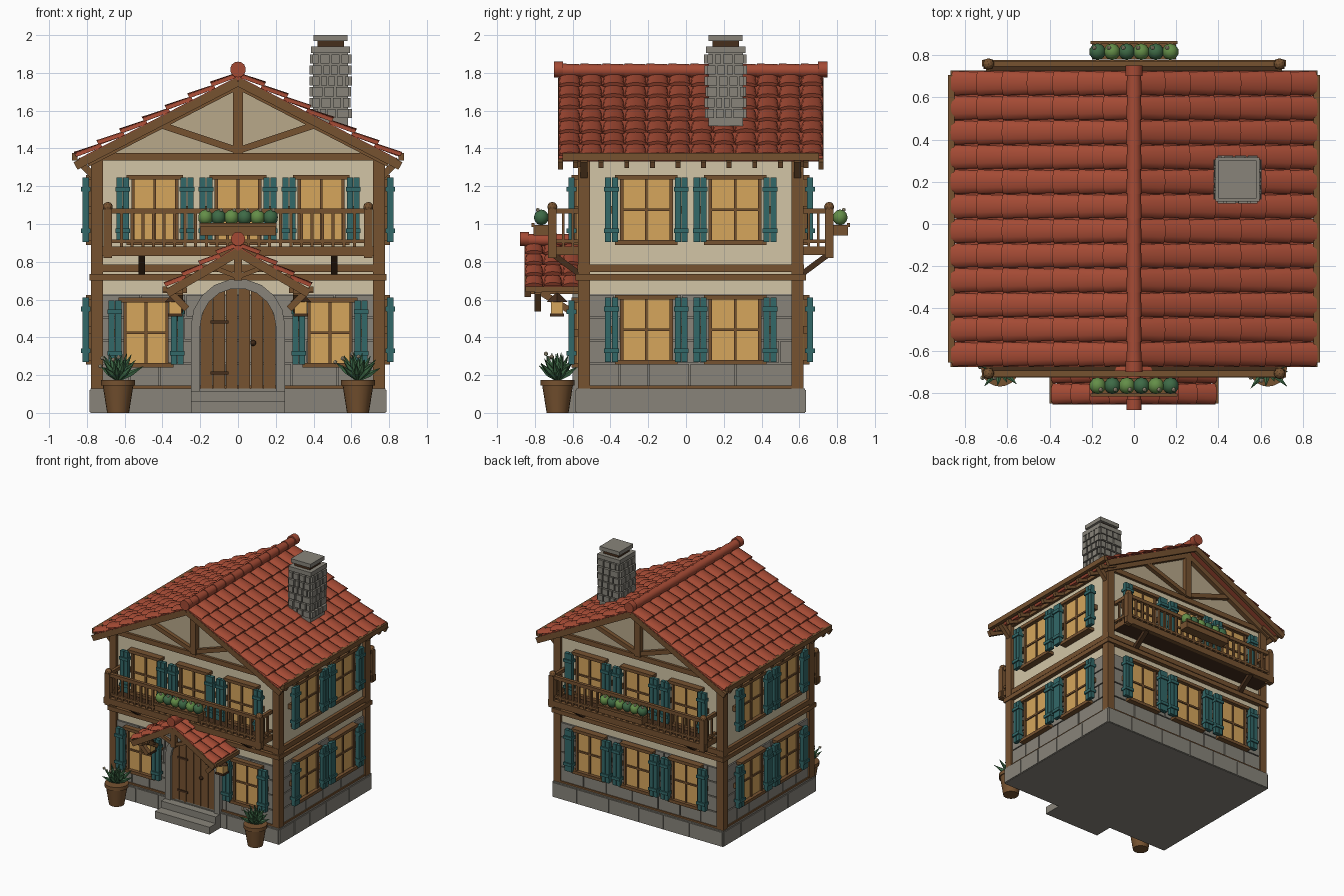
import bpy, bmesh, math, random
from math import pi, sin, cos, sqrt
from mathutils import Matrix, Vector

random.seed(4)
cube = bpy.data.objects.get("Cube")
if cube:
    bpy.data.objects.remove(cube, do_unlink=True)


def material(name, *rgb):
    lin = [((c / 255 + 0.055) / 1.055) ** 2.4 for c in rgb] + [1]
    m = bpy.data.materials.new(name)
    m.use_nodes = True
    m.diffuse_color = lin
    m.node_tree.nodes["Principled BSDF"].inputs["Base Color"].default_value = lin
    return m


PLASTER = material("cream plaster", 210, 197, 166)
GABLE = material("shaded plaster", 184, 168, 138)
STONE = material("grey stone", 136, 132, 122)
WOOD = material("brown wood", 118, 82, 48)
DARK = material("dark wood", 70, 46, 28)
RED = material("red clay", 164, 74, 52)
TEAL = material("teal paint", 50, 104, 104)
GLASS = material("warm glass", 214, 166, 92)
GREEN = material("leaf green", 100, 142, 72)
DEEP = material("deep green", 62, 106, 70)
ID = Matrix.Identity(4)


class Part:
    def __init__(self, name, mat, smooth=False):
        self.name, self.mat, self.smooth, self.bm = name, mat, smooth, bmesh.new()

    def box(self, x0, x1, y0, y1, z0, z1, M=ID):
        T = Matrix.Translation(((x0 + x1) / 2, (y0 + y1) / 2, (z0 + z1) / 2))
        S = Matrix.Diagonal((abs(x1 - x0), abs(y1 - y0), abs(z1 - z0), 1))
        bmesh.ops.create_cube(self.bm, size=1, matrix=M @ T @ S)

    def beam(self, p, q, w, h, M=ID):
        p, q = Vector(p), Vector(q)
        R = (q - p).to_track_quat('Y', 'Z').to_matrix().to_4x4()
        S = Matrix.Diagonal((w, (q - p).length, h, 1))
        bmesh.ops.create_cube(self.bm, size=1, matrix=M @ Matrix.Translation((p + q) / 2) @ R @ S)

    def cone(self, p, q, r1, r2, seg=14, M=ID):
        p, q = Vector(p), Vector(q)
        R = (q - p).to_track_quat('Z', 'Y').to_matrix().to_4x4()
        bmesh.ops.create_cone(self.bm, cap_ends=True, segments=seg, radius1=r1, radius2=r2,
                              depth=(q - p).length, matrix=M @ Matrix.Translation((p + q) / 2) @ R)

    def ball(self, p, r, M=ID, tall=1, sub=2):
        S = Matrix.Diagonal((r, r, r * tall, 1))
        bmesh.ops.create_icosphere(self.bm, subdivisions=sub, radius=1, matrix=M @ Matrix.Translation(p) @ S)

    def loft(self, a, b):
        """Closed solid between two matching outlines."""
        a, b = [self.bm.verts.new(p) for p in a], [self.bm.verts.new(p) for p in b]
        self.bm.faces.new(a)
        self.bm.faces.new(b[::-1])
        for i in range(len(a)):
            j = (i + 1) % len(a)
            self.bm.faces.new((a[i], b[i], b[j], a[j]))

    def prism(self, pts, y0, y1):
        self.loft([(x, y0, z) for x, z in pts], [(x, y1, z) for x, z in pts])

    def finish(self):
        bmesh.ops.recalc_face_normals(self.bm, faces=self.bm.faces[:])
        me = bpy.data.meshes.new(self.name)
        self.bm.to_mesh(me)
        me.materials.append(self.mat)
        ob = bpy.data.objects.new(self.name, me)
        bpy.context.collection.objects.link(ob)
        if self.smooth:
            bpy.ops.object.select_all(action='DESELECT')
            ob.select_set(True)
            bpy.context.view_layer.objects.active = ob
            bpy.ops.object.shade_smooth_by_angle(angle=math.radians(40))


parts = []


def new(name, mat, smooth=False):
    parts.append(Part(name, mat, smooth))
    return parts[-1]


def side(x, y, angle):
    return Matrix.Translation((x, y, 0)) @ Matrix.Rotation(angle, 4, 'Z')


# Each wall faces -y in its own frame
HX, HY, CY = 0.75, 0.575, 0.025
FRONT, BACK = side(0, CY - HY, 0), side(0, CY + HY, pi)
RIGHT, LEFT = side(HX, CY, pi / 2), side(-HX, CY, -pi / 2)


def slab(p, grow, z0, z1):
    p.box(-HX - grow, HX + grow, CY - HY - grow, CY + HY + grow, z0, z1)


# Walls and foundation
base, lower, upper = new("foundation", STONE), new("stone_walls", STONE), new("plaster_walls", PLASTER)
slab(base, 0.03, 0, 0.13)
slab(lower, 0, 0.13, 0.63)
slab(upper, 0, 0.63, 1.36)
gable = new("gable_walls", GABLE)
gable.prism([(-HX, 1.36), (HX, 1.36), (0, 1.75)], CY - HY, CY + HY)


def blocks(p, half, z0, z1, depth, width, M, gap=0.008):
    x = -half
    while x < half - 0.01:
        w = width * random.uniform(0.75, 1.25)
        end = half if half - x - w < width * 0.5 else x + w
        p.box(x + gap / 2, end - gap / 2, -depth, 0.01, z0 + gap / 2, z1 - gap / 2, M)
        x = end


stones = new("wall_stones", STONE)
for M, half in ((FRONT, HX), (BACK, HX), (RIGHT, HY), (LEFT, HY)):
    for row in range(4):
        blocks(stones, half, 0.14 + row * 0.122, 0.262 + row * 0.122, 0.012, 0.2, M)
    blocks(stones, half + 0.03, 0.0, 0.125, 0.036, 0.26, M)

# Timber frame
frame = new("timber_frame", WOOD)
for grow, z0, z1 in ((0.02, 0.125, 0.145), (0.035, 0.7, 0.735), (0.025, 0.745, 0.785), (0.02, 1.335, 1.375)):
    slab(frame, grow, z0, z1)
for sx in (-1, 1):
    for y in (CY - HY + 0.01, CY + HY - 0.01):
        frame.box(sx * 0.715, sx * 0.777, y - 0.032, y + 0.032, 0.13, 1.36)
        frame.beam((sx * 0.76, y, 1.25), (sx * 0.85, y, 1.34), 0.035, 0.035)

# Gable trusses, barge boards, eaves
SLOPE, RIDGE = 0.517, 1.782


def roof_z(x, drop=0):
    return RIDGE - SLOPE * abs(x) - drop


truss, eaves = new("gable_trusses", WOOD), new("eaves_timber", WOOD)
for y in (CY - HY - 0.015, CY + HY + 0.015):
    truss.box(-0.026, 0.026, y - 0.025, y + 0.025, 1.37, 1.77)
    for sx in (-1, 1):
        truss.beam((sx * 0.02, y, 1.395), (sx * 0.44, y, 1.535), 0.035, 0.035)
        truss.beam((0, y, roof_z(0, 0.045)), (sx * 0.8, y, roof_z(0.8, 0.045)), 0.04, 0.045)
for sx in (-1, 1):
    for y in (CY - 0.69, CY + 0.69):
        eaves.beam((0, y, roof_z(0, 0.03)), (sx * 0.86, y, roof_z(0.86, 0.03)), 0.025, 0.045)
    eaves.box(sx * 0.85, sx * 0.88, CY - 0.68, CY + 0.68, 1.335, 1.375)
    for i in range(10):
        y = CY - 0.61 + i * 0.1356
        eaves.beam((sx * 0.72, y, roof_z(0.72, 0.035)), (sx * 0.86, y, roof_z(0.86, 0.025)), 0.026, 0.035)


# Tiled roofs
def tiled_roof(p, ridge_z, slope, half, y0, y1, cols, rows, cap):
    a = math.atan(slope)
    step, wide = half / cos(a) / rows, (y1 - y0) / cols
    for sx in (-1, 1):
        d, n = Vector((sx * cos(a), 0, -sin(a))), Vector((sx * sin(a), 0, cos(a)))
        top = Vector((0, 0, ridge_z))

        def ring(u, v, r, lift):
            return [top + d * u + n * (lift + 0.024 * sin(pi * i / 6)) + Vector((0, v - r * cos(pi * i / 6), 0))
                    for i in range(7)]
        under = [top - n * 0.02, top, top + d * step * rows, top + d * step * rows - n * 0.02]
        p.loft([q + Vector((0, y0, 0)) for q in under], [q + Vector((0, y1, 0)) for q in under])
        for c in range(cols):
            for r in range(rows):
                v, up = y0 + (c + 0.5) * wide, random.uniform(0.014, 0.02)
                p.loft(ring(r * step, v, wide * 0.44, -0.004), ring((r + 1.08) * step, v, wide * 0.5, up))
    count = round((y1 - y0) / 0.12)
    for i in range(count):
        y, l = y0 + i * (y1 - y0) / count, (y1 - y0) / count
        p.cone((0, y, ridge_z + 0.03), (0, y + l * 1.08, ridge_z + 0.03), cap, cap * 0.87)
    for y in (y0, y1):
        p.cone((0, y - 0.025, ridge_z + 0.036), (0, y + 0.025, ridge_z + 0.036), cap * 1.1, cap * 1.1)


tiled_roof(new("main_roof", RED, True), RIDGE, SLOPE, 0.84, CY - 0.7, CY + 0.7, 12, 7, 0.038)
tiled_roof(new("porch_roof", RED, True), 0.885, 0.62, 0.365, -0.855, -0.555, 3, 4, 0.034)

# Chimney
chimney, neck = new("chimney", STONE), new("chimney_neck", DARK)
cx, cy = 0.49, 0.21
for r, z0, z1 in ((0.092, 1.52, 1.91), (0.104, 1.905, 1.94), (0.09, 1.968, 2.0)):
    chimney.box(cx - r, cx + r, cy - r, cy + r, z0, z1)
neck.box(cx - 0.07, cx + 0.07, cy - 0.07, cy + 0.07, 1.93, 1.97)
for k in range(4):
    M = Matrix.Translation((cx, cy, 0)) @ Matrix.Rotation(k * pi / 2, 4, 'Z') @ Matrix.Translation((0, -0.092, 0))
    for row in range(6):
        blocks(chimney, 0.1, 1.555 + row * 0.058, 1.613 + row * 0.058, random.uniform(0.014, 0.022), 0.05, M, 0.01)

# Windows with shutters
panes, frames, shutters = new("window_panes", GLASS), new("window_frames", WOOD), new("shutters", TEAL)


def window(M, x, z, w):
    M = M @ Matrix.Translation((x, 0, z))
    h = 0.16
    panes.box(-w / 2, w / 2, -0.025, 0, -h, h, M)
    for s in (-1, 1):
        frames.box(s * w / 2, s * (w / 2 - 0.018), -0.04, 0, -h, h, M)
        frames.box(-w / 2 - 0.025, w / 2 + 0.025, -0.055, 0, s * h, s * (h + 0.025), M)
        c = s * (w / 2 + 0.045)
        for e in (-1, 1):
            shutters.box(c + e * 0.002, c + e * 0.034, -0.072, -0.04, -0.17, 0.17, M)
            shutters.box(c - 0.039, c + 0.039, -0.082, -0.03, e * 0.11 - 0.012, e * 0.11 + 0.012, M)
        frames.box(c - 0.02, c + 0.02, -0.04, 0, -0.02, 0.02, M)
    frames.box(-0.007, 0.007, -0.034, 0, -h, h, M)
    frames.box(-w / 2, w / 2, -0.034, 0, -0.007, 0.007, M)


for M in (FRONT, BACK):
    for x in (-0.44, 0, 0.44):
        window(M, x, 1.075, 0.25)
        if M is BACK:
            window(M, x, 0.44, 0.25)
for x in (-0.487, 0.487):
    window(FRONT, x, 0.425, 0.24)
for M in (RIGHT, LEFT):
    for x in (-0.235, 0.235):
        for z in (0.44, 1.075):
            window(M, x, z, 0.28)

# Balconies with flower boxes
deck, rails, struts = new("balcony_floors", DARK), new("balcony_rails", WOOD), new("balcony_struts", DARK)
boxes, buds = new("flower_boxes", WOOD), new("flower_buds", PLASTER)
bushes = [new("light_bushes", GREEN, True), new("deep_bushes", DEEP, True)]
for M in (FRONT, BACK):
    deck.box(-0.7, 0.7, -0.16, 0, 0.835, 0.87, M)
    rails.box(-0.72, 0.72, -0.178, -0.145, 0.83, 0.88, M)
    rails.box(-0.69, 0.69, -0.172, -0.145, 1.055, 1.083, M)
    rails.box(-0.69, 0.69, -0.168, -0.15, 0.9, 0.918, M)
    for s in (-1, 1):
        rails.box(s * 0.667, s * 0.713, -0.18, -0.135, 0.82, 1.08, M)
        rails.ball((s * 0.69, -0.158, 1.09), 0.027, M)
        for z0, z1 in ((0.835, 0.88), (0.9, 0.918), (1.055, 1.083)):
            rails.box(s * 0.678, s * 0.702, -0.15, 0, z0, z1, M)
        for y in (-0.1, -0.05):
            rails.box(s * 0.683, s * 0.697, y - 0.007, y + 0.007, 0.88, 1.06, M)
        struts.beam((s * 0.51, 0, 0.725), (s * 0.51, -0.155, 0.84), 0.035, 0.03, M)
    for i in range(23):
        x = -0.616 + i * 0.056
        rails.box(x - 0.008, x + 0.008, -0.167, -0.151, 0.88, 1.06, M)
    boxes.box(-0.2, 0.2, -0.258, -0.18, 0.94, 0.995, M)
    boxes.box(-0.205, 0.205, -0.268, -0.252, 0.985, 1.005, M)
    for i in range(6):
        x = -0.172 + i * 0.069
        bushes[i % 2].ball((x, -0.216, 1.035), 0.04, M, 1.05)
        buds.ball((x + 0.015, -0.235, 1.075), 0.011, M, sub=1)

# Door, arch and steps
arch, door, iron = new("door_arch", STONE), new("door_planks", WOOD), new("door_iron", DARK)
R1, R2, SPRING, Y = 0.2, 0.25, 0.46, CY - HY
for s in (-1, 1):
    for z in (0.115, 0.2875):
        arch.prism([(s * R1, z), (s * R2, z), (s * R2, z + 0.1725), (s * R1, z + 0.1725)], Y - 0.05, Y)
for i in range(9):
    a, b = pi * i / 9, pi * (i + 1) / 9
    arch.prism([(r * cos(t), SPRING + r * sin(t)) for r, t in ((R1, a), (R2, a), (R2, b), (R1, b))], Y - 0.05, Y)
for i in range(6):
    x0, x1 = -0.2 + i / 15 + 0.002, -0.2 + (i + 1) / 15 - 0.002
    xs = [x1 + (x0 - x1) * k / 4 for k in range(5)]
    door.prism([(x0, 0.115), (x1, 0.115)] + [(x, SPRING + sqrt(R1 * R1 - x * x)) for x in xs], Y - 0.03, Y)
for z in (0.21, 0.48):
    iron.box(-0.145, -0.05, Y - 0.038, Y - 0.02, z - 0.008, z + 0.008)
iron.ball((0.08, Y - 0.045, 0.37), 0.016)
steps = new("door_steps", STONE)
steps.box(-0.25, 0.25, -0.73, Y, 0, 0.06)
steps.box(-0.25, 0.25, -0.65, Y, 0.06, 0.115)

# Porch timber and lanterns
porch, lamps, caps = new("porch_timber", WOOD), new("lantern_glass", GLASS), new("lantern_caps", DARK)
porch.box(-0.02, 0.02, -0.855, -0.815, 0.7, 0.87)
for s in (-1, 1):
    porch.beam((0, -0.838, 0.85), (s * 0.375, -0.838, 0.618 + 0.015), 0.035, 0.045)
    porch.beam((0, -0.835, 0.72), (s * 0.13, -0.835, 0.77), 0.025, 0.025)
    porch.box(s * 0.375, s * 0.4, -0.85, Y, 0.64, 0.67)
    porch.box(s * 0.29, s * 0.335, -0.84, Y, 0.63, 0.67)
    porch.box(s * 0.27, s * 0.4, -0.8, -0.765, 0.635, 0.665)
    porch.beam((s * 0.31, Y, 0.5), (s * 0.31, -0.77, 0.64), 0.035, 0.035)
    porch.beam((s * 0.27, -0.785, 0.55), (s * 0.36, -0.785, 0.64), 0.035, 0.035)
    lamps.box(s * 0.3, s * 0.365, -0.715, -0.65, 0.525, 0.59)
    caps.box(s * 0.295, s * 0.37, -0.72, -0.645, 0.51, 0.526)
    caps.cone((s * 0.3325, -0.6825, 0.588), (s * 0.3325, -0.6825, 0.635), 0.055, 0.008, 4)

# Potted plants
pots, leaves, tips = new("plant_pots", WOOD, True), new("plant_leaves", DEEP), new("plant_flowers", PLASTER)
for s in (-1, 1):
    c = Vector((s * 0.635, -0.68, 0))
    pots.cone(c, c + Vector((0, 0, 0.15)), 0.058, 0.082, 20)
    pots.cone(c + Vector((0, 0, 0.145)), c + Vector((0, 0, 0.175)), 0.09, 0.09, 20)
    for i in range(22):
        a, tilt = i * 2.4, 0.15 + 0.95 * i / 22
        tip = Vector((cos(a) * sin(tilt), sin(a) * sin(tilt), cos(tilt))) * random.uniform(0.12, 0.16)
        root = c + Vector((0, 0, 0.17))
        leaves.cone(root, root + tip * 0.5, 0.006, 0.016, 5)
        leaves.cone(root + tip * 0.5, root + tip, 0.016, 0.001, 5)
        if i % 5 == 2:
            tips.ball(root + tip, 0.012, sub=1)

for p in parts:
    p.finish()
